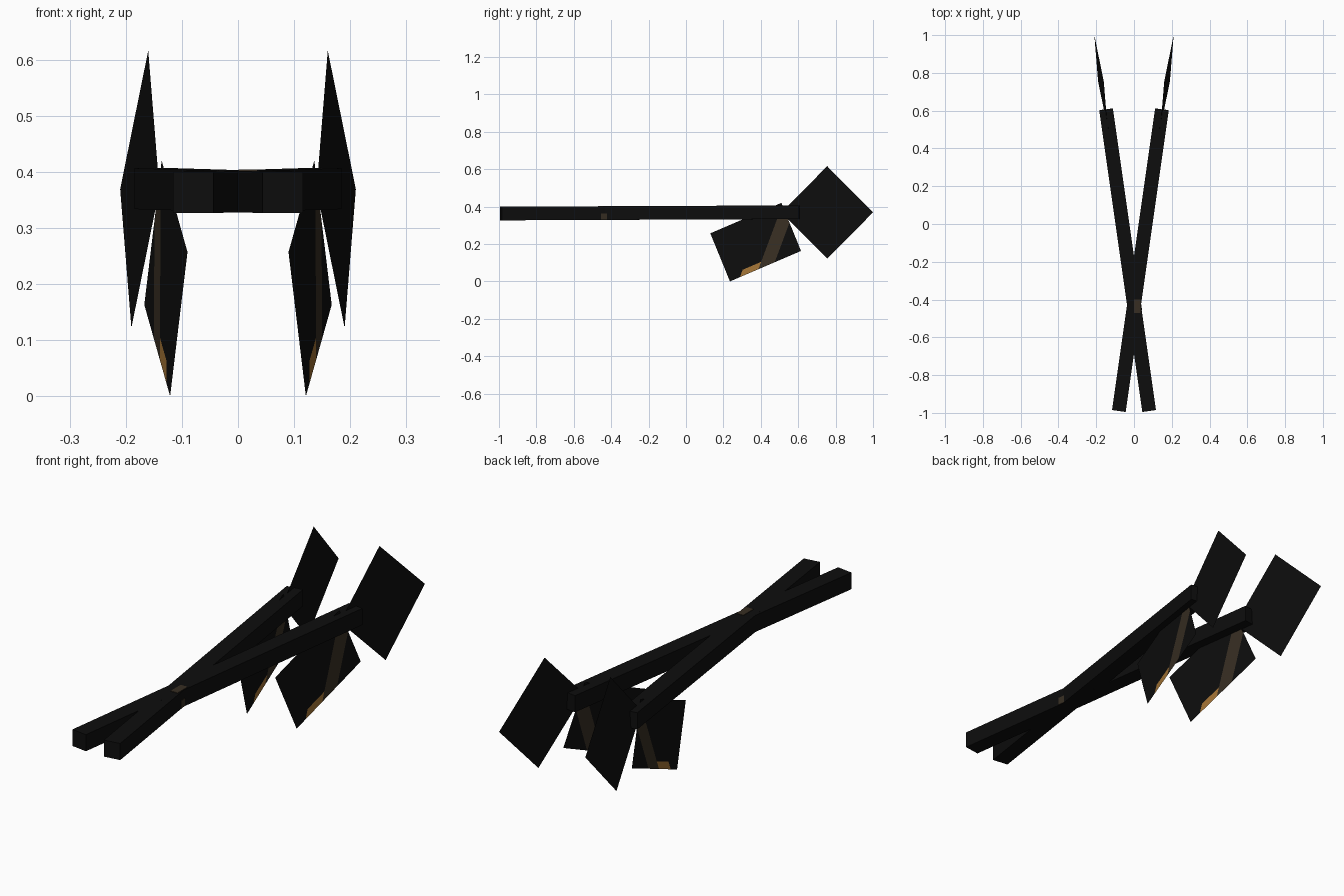
import bpy, bmesh
from mathutils import Vector, Matrix

if "Cube" in bpy.data.objects:
    bpy.data.objects.remove(bpy.data.objects["Cube"])


def material(name, rgb):
    m = bpy.data.materials.new(name)
    m.diffuse_color = (*rgb, 1)
    m.use_nodes = True
    m.node_tree.nodes["Principled BSDF"].inputs["Base Color"].default_value = m.diffuse_color
    return m


BLACK = material("black", (0.004, 0.004, 0.004))
BROWN = material("dark brown", (0.038, 0.027, 0.016))
ORANGE = material("amber", (0.36, 0.17, 0.035))


def finish(name, bm, mats):
    me = bpy.data.meshes.new(name)
    bm.to_mesh(me)
    bm.free()
    for m in mats:
        me.materials.append(m)
    ob = bpy.data.objects.new(name, me)
    bpy.context.collection.objects.link(ob)
    return ob


def box(name, centre, size, direction, mat):
    """Box whose local y axis follows a direction."""
    rot = Vector(direction).to_track_quat('Y', 'Z').to_matrix().to_4x4()
    bm = bmesh.new()
    bmesh.ops.create_cube(bm, size=1, matrix=Matrix.Translation(centre) @ rot
                          @ Matrix.Diagonal((*size, 1)))
    return finish(name, bm, [mat])


def sheet(name, origin, along, up, side, mats, cuts=(), rule=None):
    """Flat parallelogram, cut and coloured in its own (u, v) space."""
    bm = bmesh.new()
    bm.faces.new([bm.verts.new(p) for p in ((0, 0, 0), (1, 0, 0), (1, 1, 0), (0, 1, 0))])
    for co, no in cuts:
        bmesh.ops.bisect_plane(bm, geom=bm.verts[:] + bm.edges[:] + bm.faces[:],
                               plane_co=co, plane_no=no)
    if rule:
        for f in bm.faces:
            c = f.calc_center_median()
            f.material_index = rule(c.x, c.y)
    o, a, b = Vector(origin), Vector(along), Vector(up)
    for v in bm.verts:
        p = o + a * v.co.x + b * v.co.y
        v.co = (p.x * side, p.y, p.z)
    if side < 0:
        bmesh.ops.reverse_faces(bm, faces=bm.faces[:])
    return finish(name, bm, mats)


# slanted stripe and amber patch on the lower fins
SLOPE = 0.63


def fin_colour(u, v):
    s = u - SLOPE * v
    if 0.40 < s < 0.63:
        return 1
    return 2 if 0.14 < s < 0.40 and v < 0.11 else 0


fin_cuts = [((s, 0, 0), (1, -SLOPE, 0)) for s in (0.14, 0.40, 0.63)]
fin_cuts.append(((0, 0.11, 0), (0, 1, 0)))

for side, label in ((1, "right"), (-1, "left")):
    # long bar crossing the centre line
    front = Vector((-0.08 * side, -0.99, 0.363))
    back = Vector((0.148 * side, 0.607, 0.370))
    d = back - front
    box(label + "_bar", (front + back) / 2, (0.073, d.length, 0.073), d, BLACK)
    # upright diamond panel behind the bar
    sheet(label + "_diamond_panel", (0.19, 0.755, 0.122), (0.02, 0.245, 0.247),
          (-0.05, -0.245, 0.247), side, [BLACK])
    # tilted fin hanging under the bar
    sheet(label + "_lower_fin", (0.121, 0.235, 0.0), (0.046, 0.38, 0.163),
          (-0.031, -0.105, 0.257), side, [BLACK, BROWN, ORANGE], fin_cuts, fin_colour)

# small brown marks where the bars cross
box("top_mark", (0.018, -0.435, 0.402), (0.034, 0.07, 0.004), (0, 1, 0), BROWN)
box("side_mark", (0.038, -0.437, 0.347), (0.004, 0.036, 0.034), (-0.228, 1.597, 0), BROWN)
